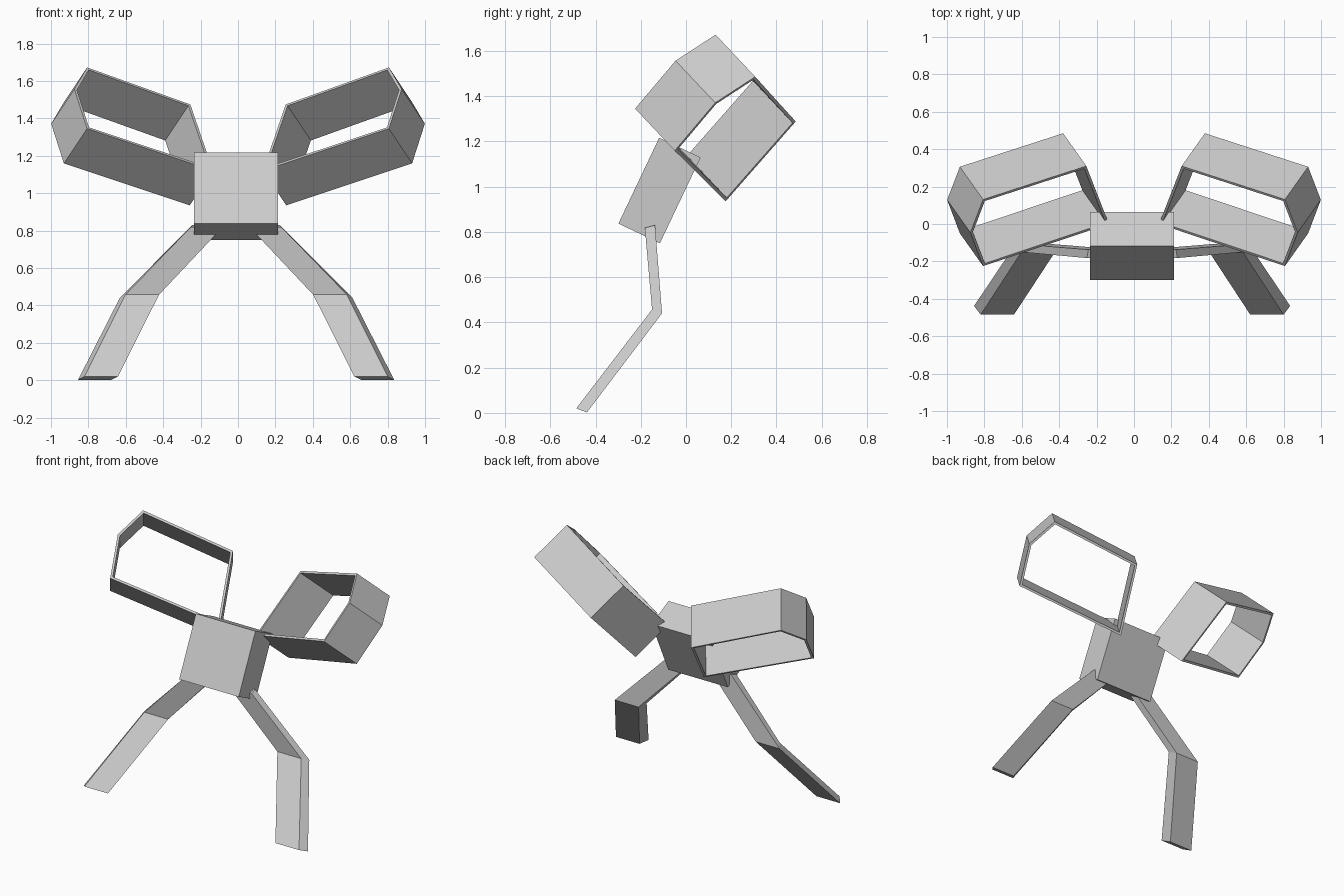
import bpy, bmesh
from math import radians
from mathutils import Vector

if "Cube" in bpy.data.objects:
    bpy.data.objects.remove(bpy.data.objects["Cube"])

AXIS = -0.01  # body and legs mirror about this x; arm loops mirror about 0


def finish(name, bm):
    bmesh.ops.recalc_face_normals(bm, faces=bm.faces)
    mesh = bpy.data.meshes.new(name)
    bm.to_mesh(mesh)
    bm.free()
    obj = bpy.data.objects.new(name, mesh)
    bpy.context.collection.objects.link(obj)
    return obj


def extrude(bm, faces, d):
    """Extrude faces along d, keeping the starting faces as caps."""
    out = bmesh.ops.extrude_face_region(bm, geom=faces, use_keep_orig=True)
    verts = [e for e in out["geom"] if isinstance(e, bmesh.types.BMVert)]
    bmesh.ops.translate(bm, verts=verts, vec=d)


# Body: box leaning back
bpy.ops.mesh.primitive_cube_add(size=1, location=(AXIS, -0.117, 0.983),
                                rotation=(radians(-25.4), 0, 0))
body = bpy.context.object
body.name = "body"
body.scale = (0.449, 0.203, 0.42)


# Leg: bent strap, sections at hip, knee and foot (front outer, back outer, width)
LEG = [((0.242, -0.182, 0.818), (0.234, -0.137, 0.83), 0.17),
       ((0.592, -0.150, 0.457), (0.622, -0.106, 0.44), 0.18),
       ((0.810, -0.485, 0.020), (0.845, -0.438, 0.002), 0.178)]


def leg(name, side):
    bm = bmesh.new()
    rings = []
    for front, back, w in LEG:
        pts = [front, back, (back[0] - w, *back[1:]), (front[0] - w, *front[1:])]
        rings.append([bm.verts.new((AXIS + side * x, y, z)) for x, y, z in pts])
    for a, b in zip(rings, rings[1:]):
        for i in range(4):
            j = (i + 1) % 4
            bm.faces.new((a[i], a[j], b[j], b[i]))
    bm.faces.new(rings[0])
    bm.faces.new(rings[-1])
    finish(name, bm)


# Arm loop: thin five-sided frame, extruded back and down
LOOP = [(0.134, 0.0, 1.121), (0.807, -0.225, 1.345), (0.875, -0.046, 1.557),
        (0.807, 0.131, 1.672), (0.255, 0.310, 1.474)]
DEPTH = (0.124, 0.175, -0.186)


def arm_loop(name, side):
    bm = bmesh.new()
    face = bm.faces.new([bm.verts.new((side * x, y, z)) for x, y, z in LOOP])
    bm.normal_update()
    bmesh.ops.inset_region(bm, faces=[face], thickness=0.015,
                           use_boundary=True, use_even_offset=True)
    bmesh.ops.delete(bm, geom=[face], context='FACES')
    extrude(bm, bm.faces[:], Vector((side * DEPTH[0], DEPTH[1], DEPTH[2])))
    finish(name, bm)


for label, side in (("left", -1), ("right", 1)):
    leg(f"{label}_leg", side)
    arm_loop(f"{label}_arm_loop", side)
